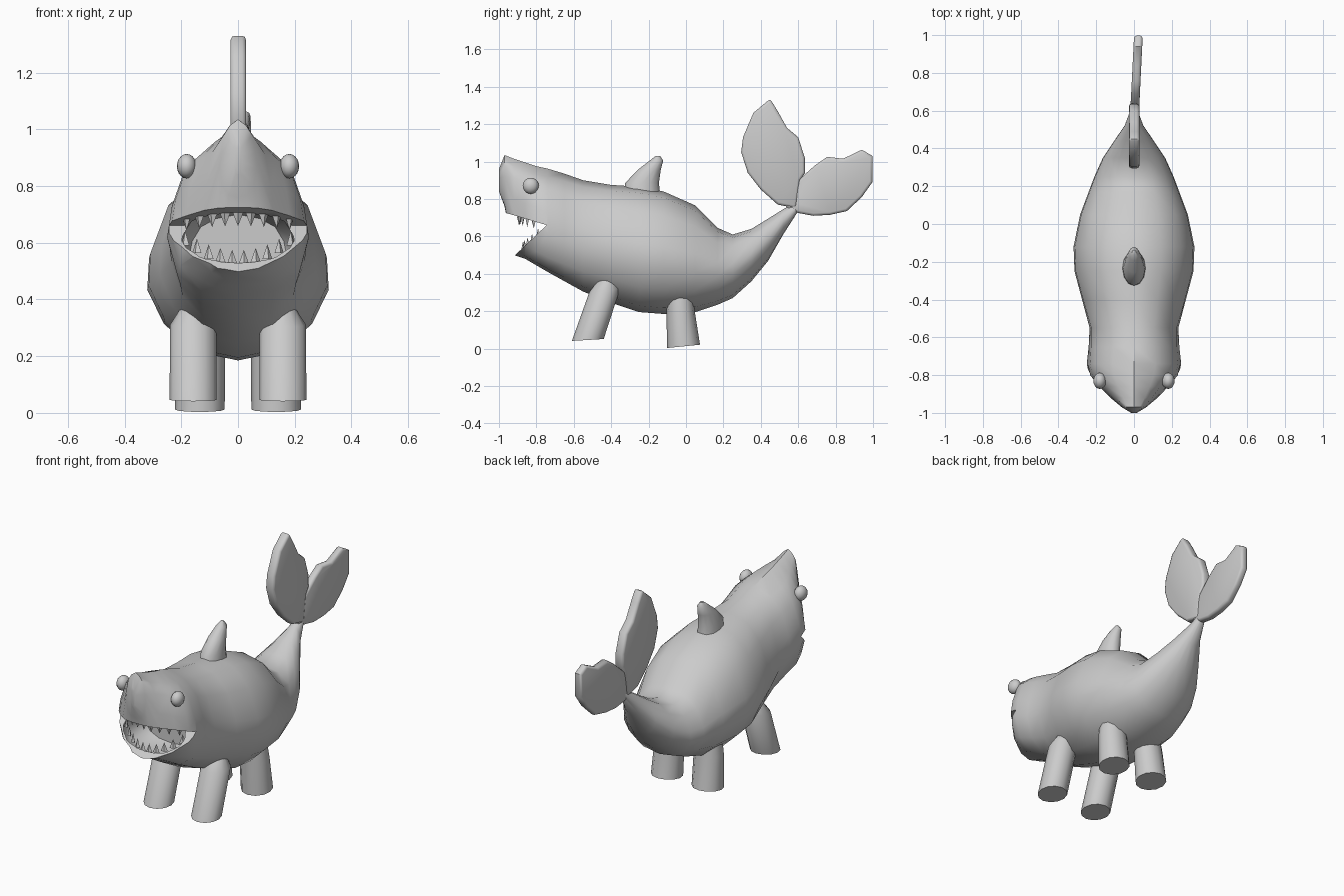
import bpy, bmesh, math
from mathutils import Vector

if "Cube" in bpy.data.objects:
    bpy.data.objects.remove(bpy.data.objects["Cube"])


def finish(name, bm, angle=40, smooth=True):
    bmesh.ops.recalc_face_normals(bm, faces=bm.faces)
    me = bpy.data.meshes.new(name)
    bm.to_mesh(me)
    bm.free()
    ob = bpy.data.objects.new(name, me)
    bpy.context.collection.objects.link(ob)
    if smooth:
        shade(ob, angle)
    return ob


def select(ob):
    bpy.ops.object.select_all(action='DESELECT')
    ob.select_set(True)
    bpy.context.view_layer.objects.active = ob


def shade(ob, angle=40):
    select(ob)
    bpy.ops.object.shade_smooth_by_angle(angle=math.radians(angle))


def apply(ob, kind, **props):
    mod = ob.modifiers.new(kind.title(), kind)
    for key, value in props.items():
        setattr(mod, key, value)
    select(ob)
    bpy.ops.object.modifier_apply(modifier=mod.name)


def loft(name, rings, **kw):
    bm = bmesh.new()
    loops = [[bm.verts.new(p) for p in ring] for ring in rings]
    for a, b in zip(loops, loops[1:]):
        for i in range(len(a)):
            j = (i + 1) % len(a)
            bm.faces.new((a[i], a[j], b[j], b[i]))
    bm.faces.new(loops[0])
    bm.faces.new(loops[-1][::-1])
    return finish(name, bm, **kw)


def prism(name, pts, x0, x1, **kw):
    return loft(name, [[(x, y, z) for y, z in pts] for x in (x0, x1)], **kw)


# Half cross-sections as fractions of width and height
BODY = [(0, 0), (.5, .05), (.82, .2), (1, .38), (.98, .55), (.78, .8), (.45, .95), (0, 1)]
HEAD = [(0, 0), (.5, .03), (.86, .14), (1, .38), (.93, .58), (.76, .8), (.45, .92), (0, 1)]


def section(y, zb, zt, w):
    t = min(1, max(0, (-.45 - y) / .3))
    half = [Vector(b).lerp(Vector(h), t) for b, h in zip(BODY, HEAD)]
    right = [(w * p.x, y, zb + (zt - zb) * p.y) for p in half]
    return right + [(-x, y, z) for x, y, z in right[-2:0:-1]]


# Body: y, bottom, top, half width
body = loft("body", [section(*s) for s in [
    (-1, .84, .96, .015), (-.97, .76, 1.035, .065), (-.92, .50, 1.015, .125),
    (-.86, .48, .995, .185), (-.80, .445, .975, .237), (-.74, .41, .962, .25),
    (-.65, .36, .935, .24), (-.55, .305, .90, .235), (-.4, .245, .875, .275),
    (-.25, .195, .865, .315), (-.12, .185, .84, .32), (.05, .195, .765, .285),
    (.17, .235, .645, .24), (.25, .27, .61, .21), (.35, .36, .64, .165),
    (.44, .47, .695, .105), (.52, .61, .745, .05), (.6, .735, .79, .02)]], smooth=False)

# Open mouth: wedge between the jaws, then the hollow behind it
wedge = prism("mouth_wedge_cutter",
              [(-.745, .66), (-.92, .713), (-1.1, .76), (-1.1, .322)], -.5, .5, smooth=False)
hollow = loft("mouth_hollow_cutter", [section(*s) for s in [
    (-.89, .535, .72, .09), (-.86, .507, .735, .152), (-.8, .472, .735, .208),
    (-.74, .455, .73, .218), (-.63, .48, .70, .17)]], smooth=False)
for cutter in (wedge, hollow):
    apply(body, 'BOOLEAN', object=cutter, operation='DIFFERENCE', solver='EXACT')
    bpy.data.objects.remove(cutter)
shade(body, 40)


# Teeth along both jaws
def teeth(name, count, place, height):
    bm = bmesh.new()
    for i in range(count):
        s = 2 * (i + .5) / count - 1
        x, y, z = place(s)
        along = Vector((1, .9 * s, 0)).normalized()
        across = Vector((-along.y, along.x, 0))
        c = Vector((x, y, z))
        base = [bm.verts.new(c + d) for d in
                (along * .019, across * .011, -along * .019, -across * .011)]
        tip = bm.verts.new(c + Vector((0, 0, height)))
        bm.faces.new(base)
        for k in range(4):
            bm.faces.new((base[k], base[(k + 1) % 4], tip))
    finish(name, bm, smooth=False)


teeth("upper_teeth", 9, lambda s: (.205 * s, -.893 + .1 * s * s, .706 - .02 * s * s), -.047)
teeth("lower_teeth", 10, lambda s: (.207 * s, -.872 + .1 * s * s, .522 + .085 * s * s), .052)

# Eyes
for side, label in ((1, "left"), (-1, "right")):
    bm = bmesh.new()
    bmesh.ops.create_uvsphere(bm, u_segments=16, v_segments=10, radius=.043)
    bmesh.ops.scale(bm, vec=(.8, 1, 1), verts=bm.verts)
    bmesh.ops.translate(bm, vec=(side * .181, -.83, .87), verts=bm.verts)
    finish(label + "_eye", bm)


def ellipse(cx, cy, cz, rx, ry, tilt=0, n=12):
    ring = []
    for i in range(n):
        a = 2 * math.pi * i / n
        dy = ry * math.sin(a)
        ring.append((cx + rx * math.cos(a), cy + dy, cz + tilt * dy))
    return ring


# Legs
for side, label in ((1, "left"), (-1, "right")):
    loft(label + "_front_leg", [ellipse(side * x, *r) for x, *r in [
        (.158, -.525, .046, .083, .085, .06), (.158, -.435, .31, .082, .082, .1),
        (.155, -.42, .365, .05, .05)]])
    loft(label + "_rear_leg", [ellipse(side * x, *r) for x, *r in [
        (.135, -.013, .012, .088, .088, .1), (.13, -.03, .21, .085, .075),
        (.12, -.035, .30, .08, .075)]])

# Dorsal fin
loft("dorsal_fin", [ellipse(*r) for r in [
    (0, -.235, .80, .065, .1), (0, -.235, .885, .058, .09), (0, -.197, .955, .045, .062),
    (0, -.158, 1.005, .028, .036), (0, -.15, 1.03, .01, .012)]], angle=50)

# Tail lobes
upper = prism("tail_upper_lobe", [
    (.59, .75), (.49, .77), (.40, .85), (.33, .94), (.295, 1.05), (.305, 1.13), (.36, 1.26),
    (.45, 1.335), (.49, 1.27), (.54, 1.18), (.60, 1.13), (.635, 1.02), (.637, .94),
    (.61, .9)], -.027, .029, smooth=False)
rear = prism("tail_rear_lobe", [
    (.53, .755), (.60, .725), (.68, .71), (.77, .715), (.86, .735), (.94, .81), (.997, .89),
    (.997, 1.03), (.94, 1.063), (.84, 1.015), (.755, 1.025), (.69, .98), (.6, .9),
    (.56, .79)], -.022, .024, smooth=False)
for v in rear.data.vertices:
    v.co.x += .05 * max(0, v.co.y - .55)
for lobe in (upper, rear):
    apply(lobe, 'BEVEL', width=.014, segments=2, limit_method='ANGLE',
          angle_limit=math.radians(60))
    shade(lobe, 50)
